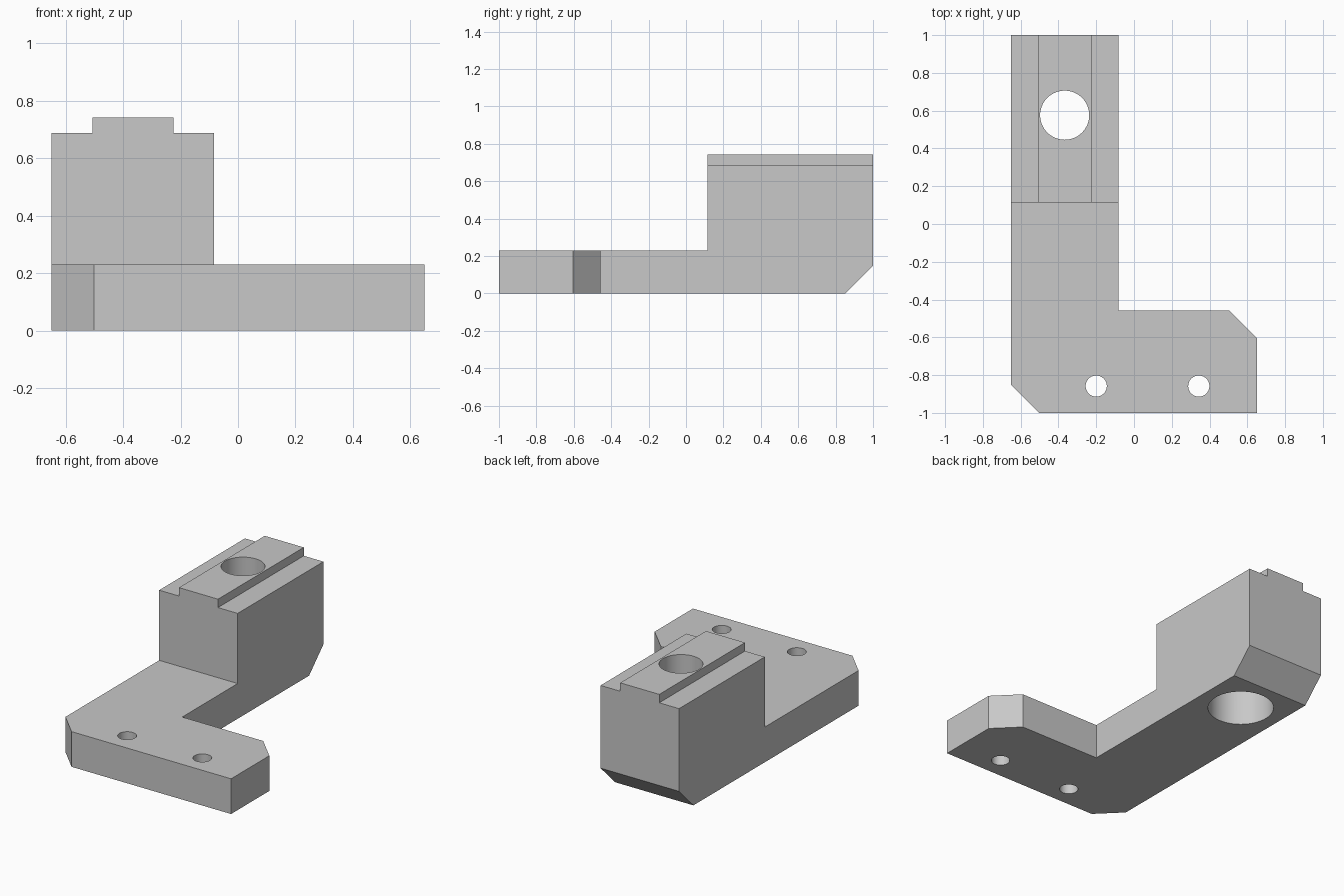
import bpy
import bmesh
from mathutils import Vector

cube = bpy.data.objects.get("Cube")
if cube:
    bpy.data.objects.remove(cube, do_unlink=True)

# Single plain grey
grey = bpy.data.materials.new("plain_grey")
grey.use_nodes = True
colour = (0.58, 0.58, 0.58, 1)
grey.diffuse_color = colour
grey.node_tree.nodes["Principled BSDF"].inputs["Base Color"].default_value = colour


def prism(name, profile, direction):
    """Extrude a closed 3D profile along a direction vector."""
    bm = bmesh.new()
    face = bm.faces.new([bm.verts.new(p) for p in profile])
    result = bmesh.ops.extrude_face_region(bm, geom=[face])
    moved = [v for v in result["geom"] if isinstance(v, bmesh.types.BMVert)]
    bmesh.ops.translate(bm, verts=moved, vec=Vector(direction))
    bmesh.ops.recalc_face_normals(bm, faces=bm.faces)
    mesh = bpy.data.meshes.new(name)
    bm.to_mesh(mesh)
    bm.free()
    mesh.materials.append(grey)
    obj = bpy.data.objects.new(name, mesh)
    bpy.context.collection.objects.link(obj)
    return obj


def hole(name, x, y, radius, bottom, top):
    bpy.ops.mesh.primitive_cylinder_add(
        vertices=64, radius=radius, depth=top - bottom,
        location=(x, y, (top + bottom) / 2))
    obj = bpy.context.object
    obj.name = name
    obj.data.materials.append(grey)
    return obj


def combine(target, other, operation):
    """Apply a boolean and remove the helper."""
    other.hide_render = True
    bpy.ops.object.select_all(action="DESELECT")
    bpy.context.view_layer.objects.active = target
    target.select_set(True)
    mod = target.modifiers.new(operation.title(), "BOOLEAN")
    mod.operation = operation
    mod.solver = "EXACT"
    mod.object = other
    bpy.ops.object.modifier_apply(modifier=mod.name)
    bpy.data.objects.remove(other, do_unlink=True)


# Main dimensions
side, inner = 0.65, -0.083
plate_top, shoulder, key_top = 0.23, 0.688, 0.743
block_front, foot_back, chamfer = 0.115, -0.457, 0.148
key_left, key_right = -0.507, -0.225

# L-shaped base plate with two clipped corners
outline = [(-side, 0.4), (-side, chamfer - 1), (chamfer - side, -1), (side, -1),
           (side, foot_back - chamfer), (side - chamfer, foot_back),
           (inner, foot_back), (inner, 0.4)]
bracket = prism("bracket", [(x, y, 0) for x, y in outline], (0, 0, plate_top))

# Tall rear block with raised central key
section = [(-side, 0), (inner, 0), (inner, shoulder), (key_right, shoulder),
           (key_right, key_top), (key_left, key_top), (key_left, shoulder),
           (-side, shoulder)]
block = prism("block", [(x, block_front, z) for x, z in section],
              (0, 1 - block_front, 0))
combine(bracket, block, "UNION")

# Sloped lower rear edge
wedge = [(1 - chamfer - 0.1, -0.1), (1.1, -0.1), (1.1, chamfer + 0.1)]
combine(bracket, prism("wedge_cutter", [(-1, y, z) for y, z in wedge], (2, 0, 0)),
        "DIFFERENCE")

# Main bore, wider recess from below, and two small mounting holes
holes = [("bore", -0.367, 0.576, 0.13, -0.1, 0.9),
         ("recess", -0.367, 0.576, 0.2, -0.1, 0.47),
         ("mount_hole_right", -0.2, -0.858, 0.056, -0.1, 0.4),
         ("mount_hole_left", 0.343, -0.858, 0.056, -0.1, 0.4)]
for spec in holes:
    combine(bracket, hole(*spec), "DIFFERENCE")

# Smooth the bores, keep the machined edges sharp
bracket.select_set(True)
bpy.context.view_layer.objects.active = bracket
bpy.ops.object.shade_smooth_by_angle(angle=0.5)
